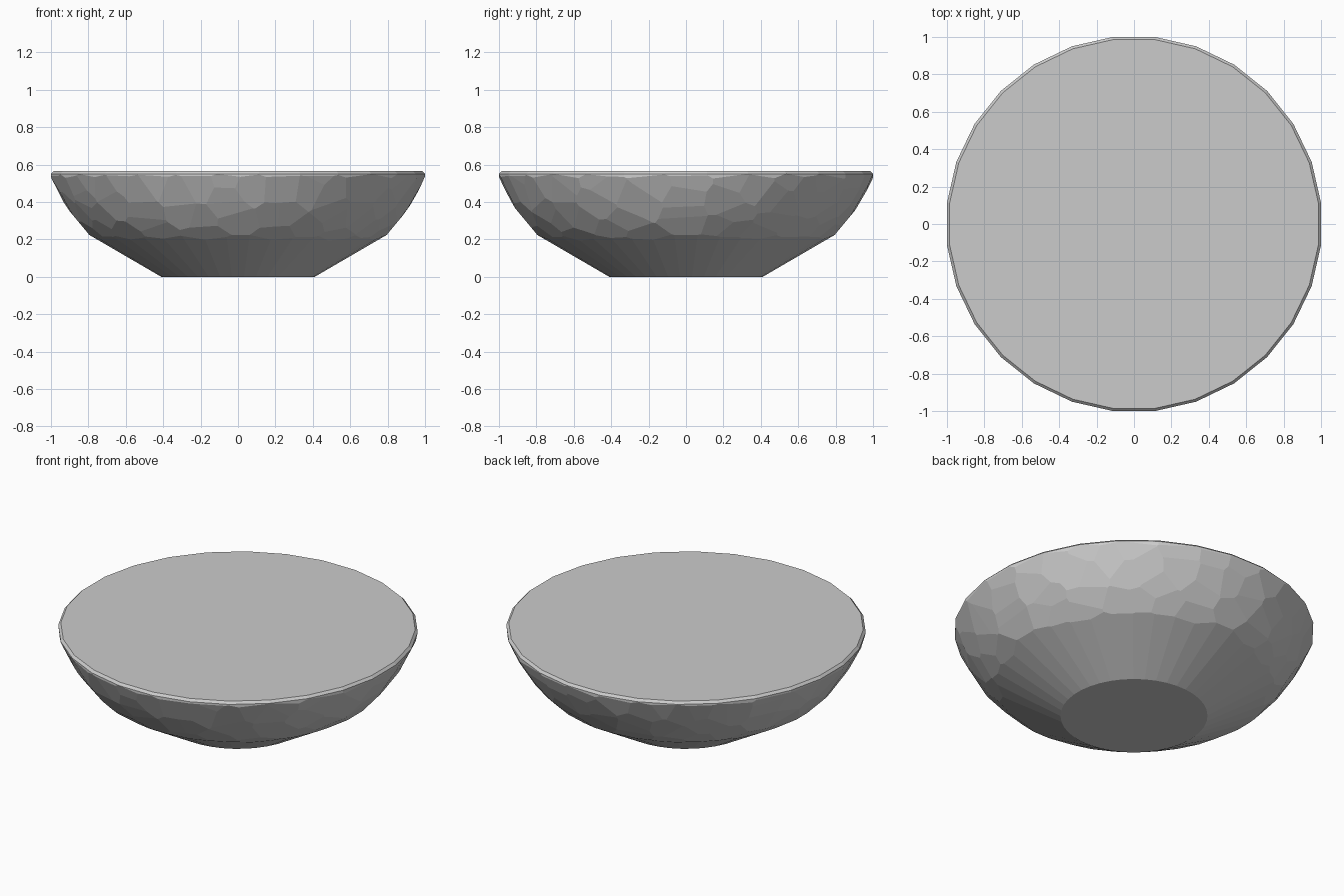
import bpy, bmesh, random
from math import sin, cos, tau, radians
from mathutils import Vector

if "Cube" in bpy.data.objects:
    bpy.data.objects.remove(bpy.data.objects["Cube"])

random.seed(4)
HEIGHT = 0.565
bm = bmesh.new()

# Solid blank that the facets are cut from
bmesh.ops.create_cone(bm, cap_ends=True, segments=24, radius1=1.2, radius2=1.2, depth=HEIGHT)
bmesh.ops.translate(bm, verts=bm.verts, vec=(0, 0, HEIGHT / 2))


def cut(angle, r, z, nr, nz):
    """Slice off everything outside one flat facet and close the cut."""
    c, s = cos(angle), sin(angle)
    res = bmesh.ops.bisect_plane(
        bm, geom=bm.verts[:] + bm.edges[:] + bm.faces[:], dist=1e-5,
        plane_co=(r * c, r * s, z), plane_no=Vector((nr * c, nr * s, nz)).normalized(),
        clear_outer=True)
    edges = [e for e in res["geom_cut"] if isinstance(e, bmesh.types.BMEdge) and e.is_boundary]
    if edges:
        bmesh.ops.holes_fill(bm, edges=edges, sides=0)


def ring(count, r, z, nr, nz, offset=0.0):
    for i in range(count):
        cut(tau * (i + offset) / count, r, z, nr, nz)


# Rim wall, and the straight lower cone rising from the flat foot
ring(28, 1.0, 0.545, 1, 0)
ring(40, 0.41, 0.0, 0.195, -0.335)

# Hammered side: tangent facets along a curved profile
P0, P1, P2 = Vector((0.72, 0.18)), Vector((0.885, 0.276)), Vector((1.0, 0.54))
for count, u0 in ((20, 0.45), (24, 0.25), (24, 0.62), (26, 0.8), (28, 0.97)):
    for i in range(count):
        on_axis = u0 == 0.45 and i % 5 == 0
        if u0 == 0.25 and i % 6 == 0:
            continue
        u = u0 if on_axis else min(1, u0 + random.uniform(-0.1, 0.1))
        j = 0 if on_axis else random.uniform(-0.3, 0.3)
        p = P0 * (1 - u) ** 2 + P1 * 2 * u * (1 - u) + P2 * u * u
        t = (P1 - P0) * (1 - u) + (P2 - P1) * u
        cut(tau * (i + j) / count, p.x, p.y, t.y, -t.x)

# Small bevel around the top edge
ring(28, 0.993, 0.558, 1, 1)

# Clean closed skin with flat facets
bmesh.ops.remove_doubles(bm, verts=bm.verts, dist=0.0005)
bmesh.ops.delete(bm, geom=bm.edges[:] + bm.faces[:], context='EDGES_FACES')
hull = bmesh.ops.convex_hull(bm, input=bm.verts[:])
bmesh.ops.delete(bm, geom=[v for v in bm.verts if not v.link_faces], context='VERTS')
bmesh.ops.dissolve_limit(bm, angle_limit=radians(0.5), verts=bm.verts[:], edges=bm.edges[:])
bmesh.ops.recalc_face_normals(bm, faces=bm.faces[:])

mesh = bpy.data.meshes.new("faceted_bowl")
bm.to_mesh(mesh)
bm.free()
bpy.context.collection.objects.link(bpy.data.objects.new("faceted_bowl", mesh))
